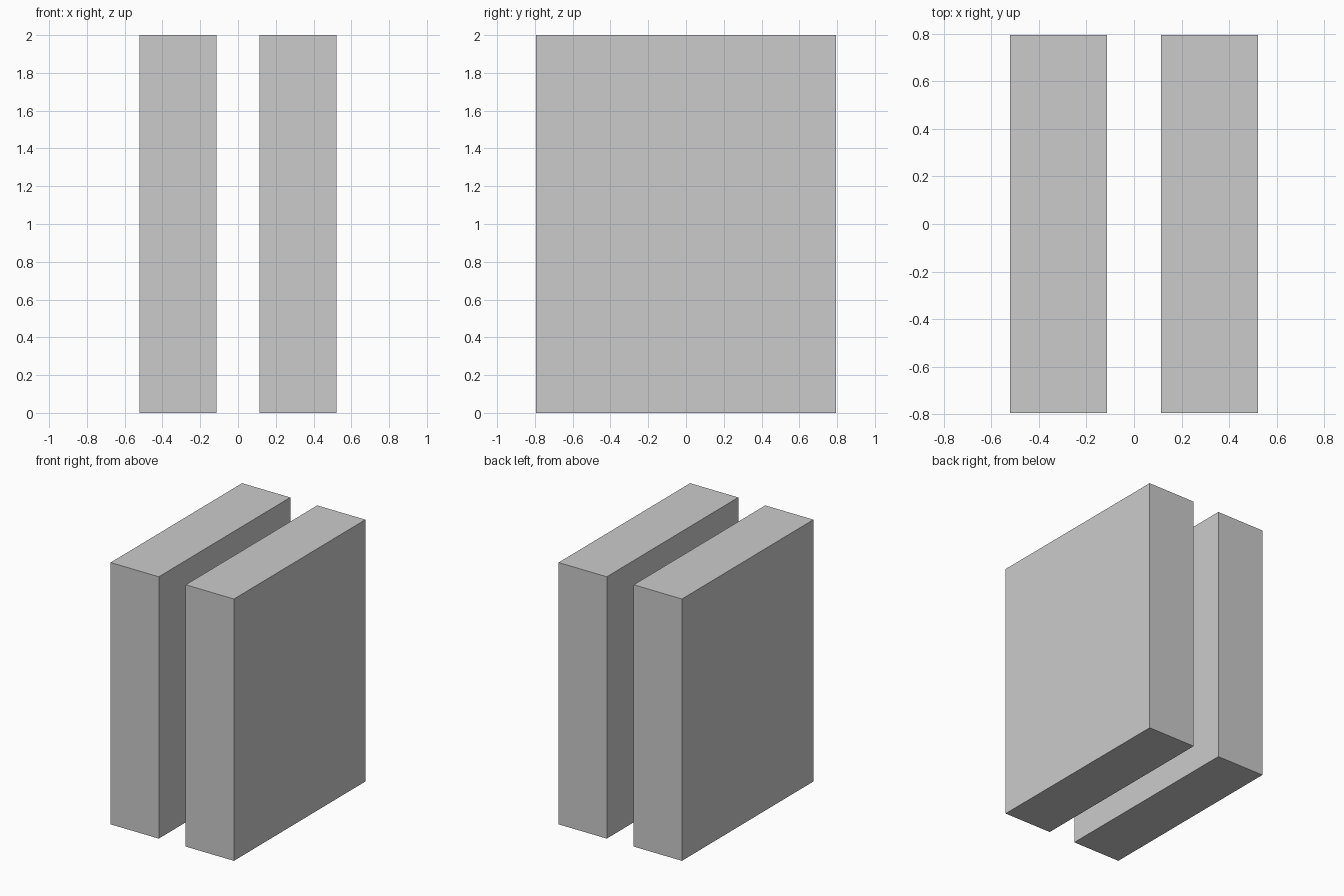
import bpy

if "Cube" in bpy.data.objects:
    bpy.data.objects.remove(bpy.data.objects["Cube"])

DEPTH, HEIGHT = 1.587, 2.0
INNER, OUTER = 0.114, 0.521


def add_slab(name, side):
    """Upright rectangular slab on one side of the central gap."""
    x = side * (INNER + OUTER) / 2
    bpy.ops.mesh.primitive_cube_add(size=1, location=(x, 0, HEIGHT / 2))
    slab = bpy.context.object
    slab.name = name
    slab.scale = (OUTER - INNER, DEPTH, HEIGHT)
    bpy.ops.object.transform_apply(location=False, rotation=False, scale=True)


# Two identical slabs with a gap between them
for name, side in (("left_slab", -1), ("right_slab", 1)):
    add_slab(name, side)
